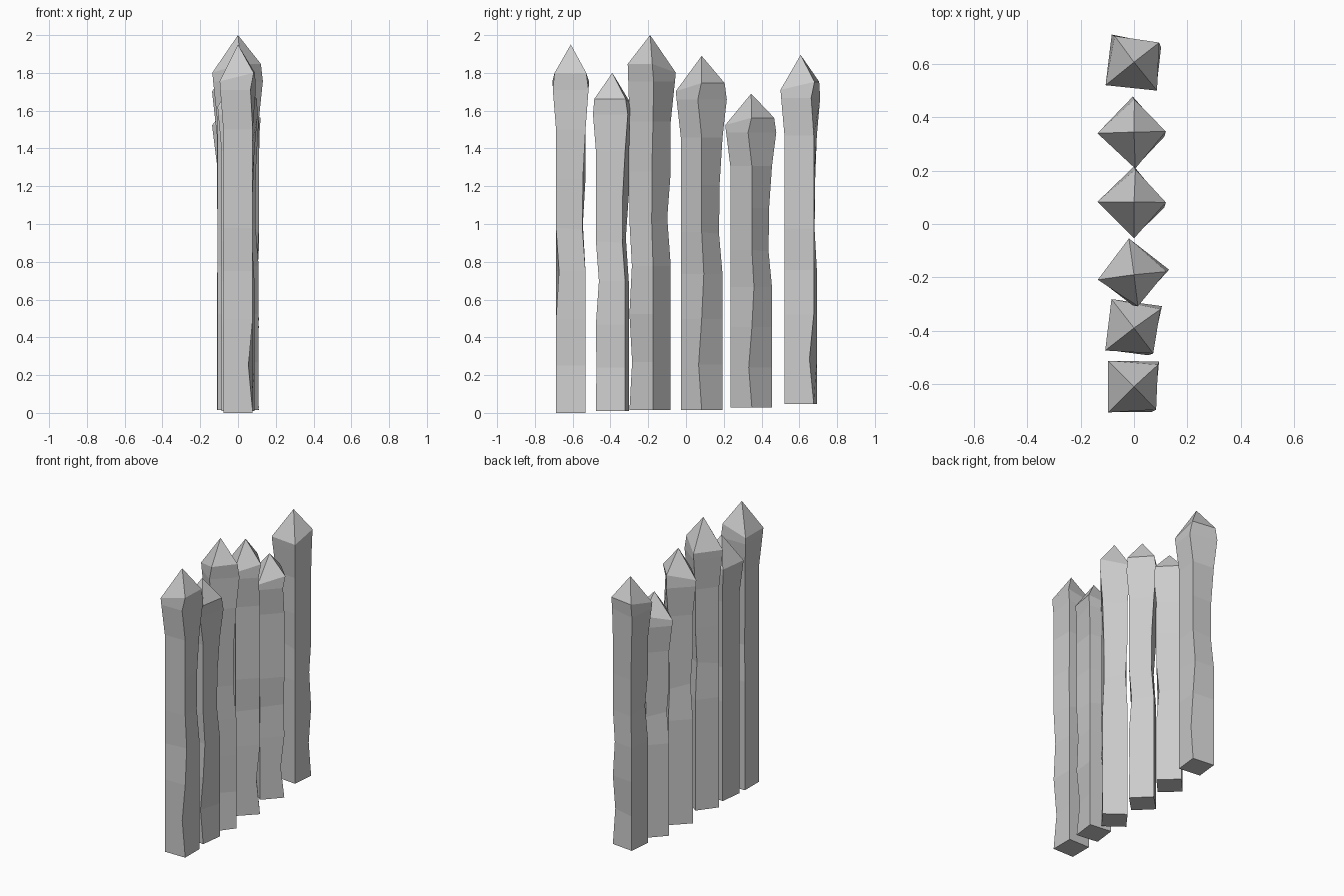
import bpy
import bmesh
from math import radians
from mathutils import Matrix

cube = bpy.data.objects.get("Cube")
if cube:
    bpy.data.objects.remove(cube)

grey = bpy.data.materials.new("light_grey")
grey.use_nodes = True
colour = (0.6, 0.6, 0.6, 1)
grey.diffuse_color = colour
grey.node_tree.nodes["Principled BSDF"].inputs["Base Color"].default_value = colour

# Square stake section: corner directions, and the rings up the stake
CORNERS = [(1, -1), (1, 1), (-1, 1), (-1, -1)]
HALF = 0.078
RINGS = [0, 0.25, 0.5, 0.75, 0.98, 1.24, 1.5, 1.71, 1.78]
APEX = 1.95

# Hewn dents, keyed by (ring, corner): replacement position
DENTS = {
    (1, 0): (0.055, -0.078, 0.25),
    (3, 0): (0.078, -0.062, 0.75),
    (4, 1): (0.068, 0.062, 0.97),
    (5, 1): (0.070, 0.064, 1.24),
    (4, 2): (-0.066, 0.064, 1.0),
    (7, 0): (0.066, -0.095, 1.71),
    (8, 0): (0.083, -0.086, 1.80),
    (8, 1): (0.090, 0.082, 1.80),
    (8, 2): (-0.097, 0.097, 1.755),
    (8, 3): (-0.097, -0.097, 1.755),
}


def corner(ring, i):
    if (ring, i) in DENTS:
        return DENTS[ring, i]
    half = 0.094 if ring == 7 else HALF
    return CORNERS[i][0] * half, CORNERS[i][1] * half, RINGS[ring]


def stake(name, y, bottom, top, turn):
    bm = bmesh.new()
    rows = [[bm.verts.new(corner(r, i)) for i in range(4)] for r in range(len(RINGS))]
    tip = bm.verts.new((0, 0, APEX))
    bm.faces.new(rows[0][::-1])
    for low, high in zip(rows, rows[1:]):
        for i in range(4):
            j = (i + 1) % 4
            bm.faces.new((low[i], low[j], high[j], high[i]))
    # Pointed cap
    for i in range(4):
        bm.faces.new((rows[-1][i], rows[-1][(i + 1) % 4], tip))
    bm.transform(Matrix.Translation((0, y, bottom))
                 @ Matrix.Rotation(radians(turn), 4, "Z")
                 @ Matrix.Diagonal((1, 1, (top - bottom) / APEX, 1)))
    bmesh.ops.recalc_face_normals(bm, faces=bm.faces)
    mesh = bpy.data.meshes.new(name)
    bm.to_mesh(mesh)
    bm.free()
    mesh.materials.append(grey)
    bpy.context.collection.objects.link(bpy.data.objects.new(name, mesh))


# Row of stakes, front to back: y, bottom, top, turn
STAKES = [
    (-0.61, 0, 1.95, 0),
    (-0.39, 0.01, 1.80, -7),
    (-0.19, 0.015, 2.0, -37),
    (0.083, 0.015, 1.89, 45),
    (0.345, 0.028, 1.69, 47),
    (0.607, 0.047, 1.895, 84),
]
for n, values in enumerate(STAKES, 1):
    stake(f"fence_stake_{n}", *values)
